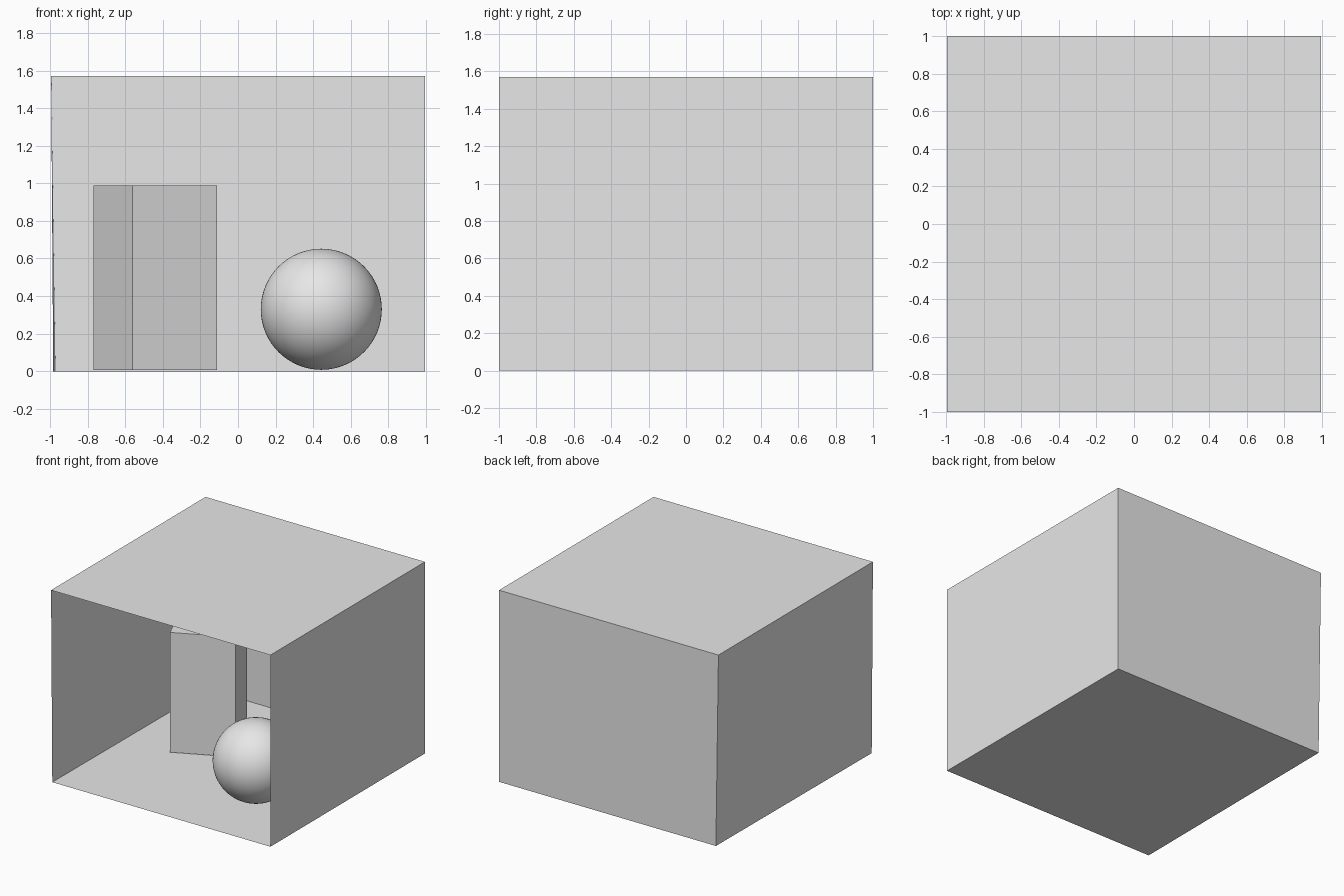
import bpy
import bmesh
from math import radians
from mathutils import Matrix, Vector

if "Cube" in bpy.data.objects:
    bpy.data.objects.remove(bpy.data.objects["Cube"])

# One plain grey for everything
grey = bpy.data.materials.new("plain grey")
grey.use_nodes = True
colour = (0.8, 0.8, 0.8, 1)
grey.diffuse_color = colour
grey.node_tree.nodes["Principled BSDF"].inputs["Base Color"].default_value = colour


def add_object(name, bm):
    mesh = bpy.data.meshes.new(name)
    bm.to_mesh(mesh)
    bm.free()
    mesh.materials.append(grey)
    obj = bpy.data.objects.new(name, mesh)
    bpy.context.collection.objects.link(obj)
    return obj


def box_mesh(size, centre, turn=0):
    bm = bmesh.new()
    matrix = (Matrix.Translation(centre) @ Matrix.Rotation(radians(turn), 4, "Z")
              @ Matrix.Diagonal(Vector(size)).to_4x4())
    bmesh.ops.create_cube(bm, size=1, matrix=matrix)
    return bm


# Room: thin-walled box, open at the front
room = box_mesh((1.988, 2, 1.57), (0, 0, 0.785))
room.normal_update()
front = [f for f in room.faces if f.normal.y < -0.9]
bmesh.ops.delete(room, geom=front, context="FACES_ONLY")

# The foot of the -x wall leans inward, more so at the back
for v in room.verts:
    if v.co.x < 0 and v.co.z < 0.1:
        v.co.x = -0.971 if v.co.y > 0 else -0.983
bmesh.ops.reverse_faces(room, faces=room.faces[:])
add_object("room_shell", room)

# Tall square block, turned on the floor
add_object("tall_block", box_mesh((0.494, 0.494, 0.982), (-0.441, 0.25, 0.497), 25))

# Ball
ball = bmesh.new()
bmesh.ops.create_uvsphere(ball, u_segments=64, v_segments=32, radius=0.322,
                          matrix=Matrix.Translation((0.443, -0.4, 0.33)))
for face in ball.faces:
    face.smooth = True
add_object("ball", ball)
